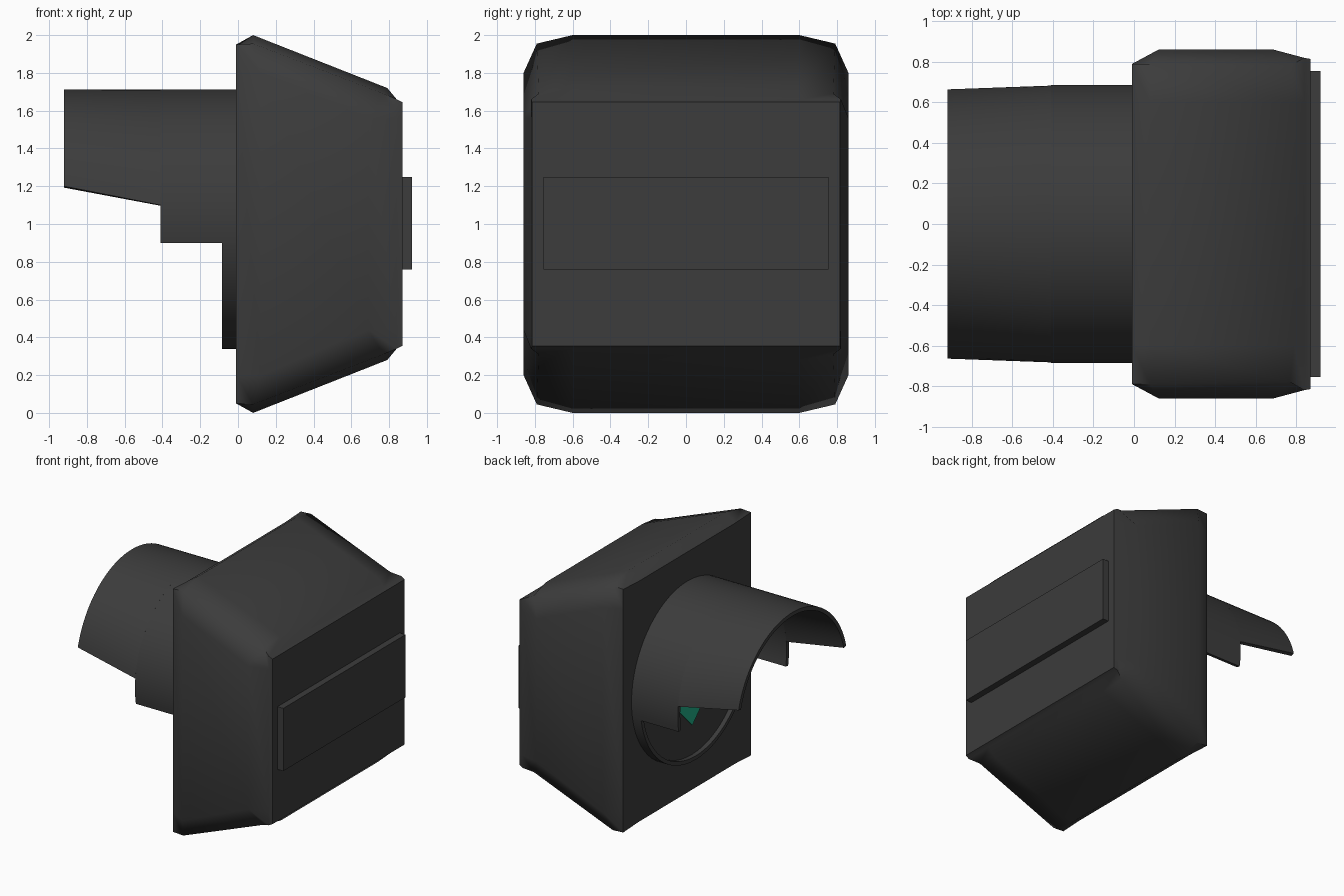
import bpy, bmesh, math

cube = bpy.data.objects.get("Cube")
if cube:
    bpy.data.objects.remove(cube, do_unlink=True)

ZC, R, WALL, SEG = 1.025, 0.687, 0.03, 64


def material(name, colour, rough=0.6):
    m = bpy.data.materials.new(name)
    m.use_nodes = True
    m.diffuse_color = colour
    bsdf = m.node_tree.nodes["Principled BSDF"]
    bsdf.inputs["Base Color"].default_value = colour
    bsdf.inputs["Roughness"].default_value = rough
    return m


black = material("dark_grey", (0.045, 0.045, 0.045, 1))
green = material("signal_green", (0.015, 0.42, 0.24, 1))


def loft(name, rings, mat, caps=True, loop=False, smooth=None):
    """Skin a list of closed point rings; cap the ends or join last to first."""
    bm = bmesh.new()
    rows = [[bm.verts.new(p) for p in ring] for ring in rings]
    pairs = list(zip(rows, rows[1:])) + ([(rows[-1], rows[0])] if loop else [])
    for a, b in pairs:
        for i in range(len(a)):
            j = (i + 1) % len(a)
            bm.faces.new((a[i], a[j], b[j], b[i]))
    if caps:
        bm.faces.new(rows[0])
        bm.faces.new(rows[-1])
    bmesh.ops.recalc_face_normals(bm, faces=bm.faces)
    mesh = bpy.data.meshes.new(name)
    bm.to_mesh(mesh)
    bm.free()
    mesh.materials.append(mat)
    ob = bpy.data.objects.new(name, mesh)
    bpy.context.collection.objects.link(ob)
    if smooth:
        bpy.ops.object.select_all(action='DESELECT')
        ob.select_set(True)
        bpy.context.view_layer.objects.active = ob
        bpy.ops.object.shade_smooth_by_angle(angle=math.radians(smooth))
    return ob


def circle(x, r):
    return [(x, r * math.cos(2 * math.pi * i / SEG),
             ZC + r * math.sin(2 * math.pi * i / SEG)) for i in range(SEG)]


def arch(x, low):
    """Thin arch section whose ends stop at height low."""
    half = math.acos((low - ZC) / R)
    angles = [half * (2 * i / SEG - 1) for i in range(SEG + 1)]

    def arc(r, seq):
        return [(x, r * math.sin(a), ZC + r * math.cos(a)) for a in seq]
    return arc(R, angles) + arc(R - WALL, reversed(angles))


def corner_ring(corner):
    """Mirror three (x, y, z) corner points into a full housing section."""
    up = corner + [(x, -y, z) for x, y, z in corner][::-1]
    # order: run round the section without crossing
    top = [(x, y, z) for x, y, z in corner][::-1]
    left = [(x, -y, z) for x, y, z in corner]
    half = top + left
    return [(x, y, 1 + z) for x, y, z in half] + \
           [(x, y, 1 - z) for x, y, z in half[::-1]]


# Housing: tapered box with softened edges
loft("housing", [corner_ring(c) for c in (
    [(-.01, .60, .94), (-.01, .79, .95), (-.01, .79, .80)],
    [(.08, .60, 1.0), (.08, .79, .955), (.12, .86, .80)],
    [(.79, .60, .72), (.77, .78, .69), (.69, .86, .56)],
    [(.84, .60, .66), (.84, .82, .66), (.84, .82, .56)],
    [(.87, .60, .645), (.87, .815, .645), (.87, .815, .56)],
)], black, smooth=50)


# Raised bar on the rear plate
def rect(x, y, z0, z1):
    return [(x, -y, z0), (x, y, z0), (x, y, z1), (x, -y, z1)]


loft("rear_bar", [rect(.86, .755, .76, 1.25), rect(.92, .755, .76, 1.25)], black)

# Lens surround, lens and visor
loft("lens_ring", [circle(0, R), circle(-.085, R), circle(-.085, R - WALL),
                   circle(0, R - WALL)], black, caps=False, loop=True, smooth=35)
loft("lens", [circle(0, R - WALL), circle(-.05, R - WALL)], black, smooth=35)
loft("visor_base", [arch(0, .90), arch(-.41, .90)], black, smooth=35)
loft("visor_hood", [arch(-.41, 1.10), arch(-.92, 1.20)], black, smooth=35)

# Downward arrow on the lens
side = [(.34, .94), (.24, 1.04), (.08, .88), (.08, 1.44)]
outline = [(0, .60)] + side + [(-y, z) for y, z in reversed(side)]
loft("arrow", [[(x, y, z) for y, z in outline] for x in (-.049, -.056)], green)
